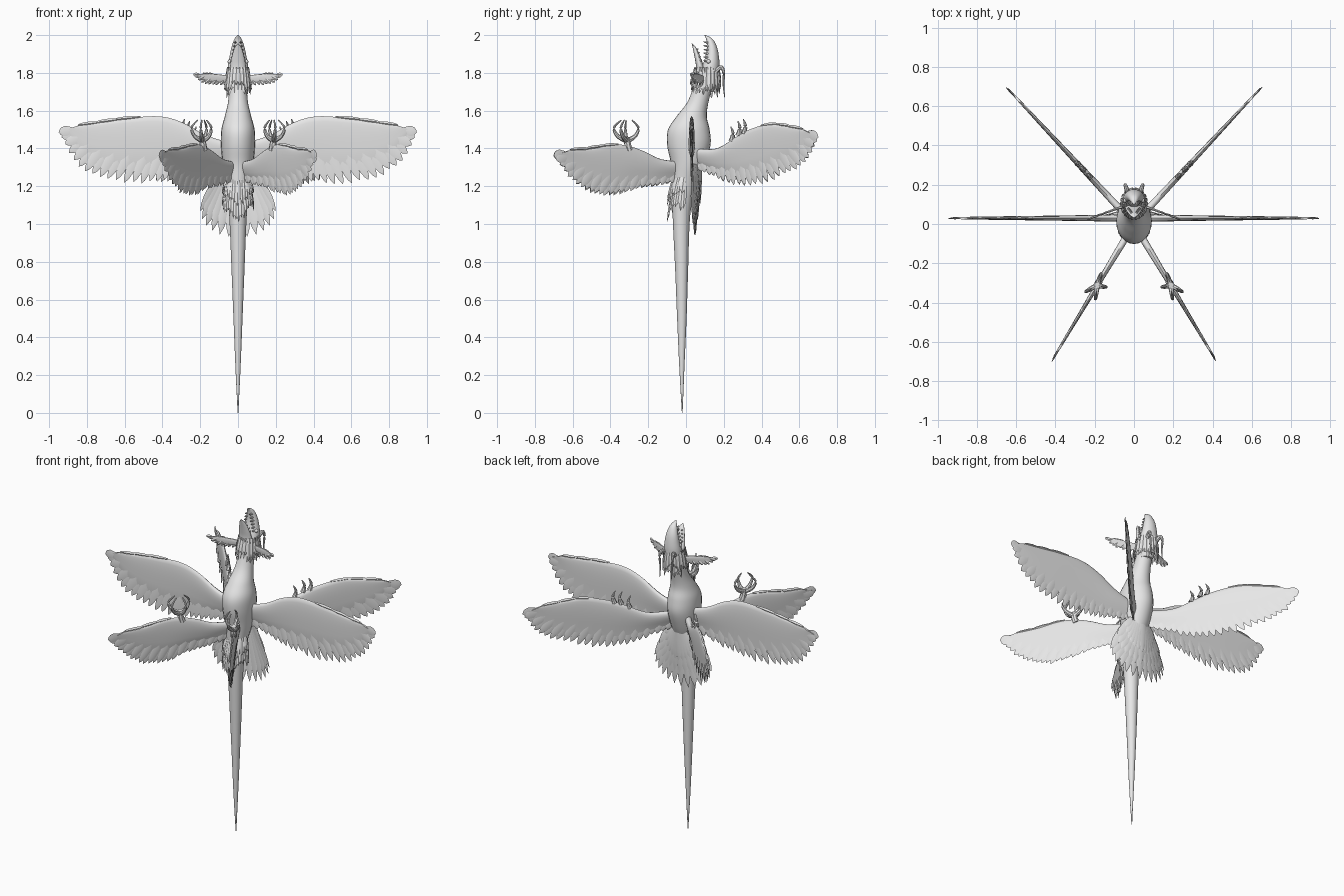
import bpy, bmesh, math, random
from mathutils import Vector

random.seed(4)
if "Cube" in bpy.data.objects:
    bpy.data.objects.remove(bpy.data.objects["Cube"])

grey = bpy.data.materials.new("pale_grey")
grey.use_nodes = True
grey.diffuse_color = (0.8, 0.8, 0.8, 1)
grey.node_tree.nodes["Principled BSDF"].inputs["Base Color"].default_value = (0.8, 0.8, 0.8, 1)


def finish(name, bm, angle=40):
    bmesh.ops.recalc_face_normals(bm, faces=bm.faces[:])
    mesh = bpy.data.meshes.new(name)
    bm.to_mesh(mesh)
    bm.free()
    mesh.materials.append(grey)
    ob = bpy.data.objects.new(name, mesh)
    bpy.context.collection.objects.link(ob)
    bpy.ops.object.select_all(action="DESELECT")
    bpy.context.view_layer.objects.active = ob
    ob.select_set(True)
    bpy.ops.object.shade_smooth_by_angle(angle=math.radians(angle))
    return ob


def sample(pts, t):
    """Smooth curve through the points, t from 0 to 1."""
    f = min(max(t, 0), 1) * (len(pts) - 1)
    i = min(int(f), len(pts) - 2)
    f -= i
    p = [Vector(pts[min(max(k, 0), len(pts) - 1)]) for k in range(i - 1, i + 3)]
    return 0.5 * (2 * p[1] + (p[2] - p[0]) * f + (2 * p[0] - 5 * p[1] + 4 * p[2] - p[3]) * f * f
                  + (3 * p[1] - p[0] - 3 * p[2] + p[3]) * f ** 3)


def skin(bm, rings):
    """Bridge closed rings of points and cap both ends."""
    rows = [[bm.verts.new(p) for p in r] for r in rings]
    n = len(rows[0])
    for a, b in zip(rows, rows[1:]):
        for k in range(n):
            bm.faces.new((a[k], a[(k + 1) % n], b[(k + 1) % n], b[k]))
    bm.faces.new(rows[0])
    bm.faces.new(rows[-1])


def upright(name, stations, steps=40, sides=24):
    """Loft of level ellipses: z, y centre, x radius, y radius."""
    bm, rings = bmesh.new(), []
    for i in range(steps + 1):
        z, yc, rx, ry = sample(stations, i / steps)
        rings.append([(rx * math.cos(a), yc + ry * math.sin(a), z)
                      for a in (math.tau * k / sides for k in range(sides))])
    skin(bm, rings)
    return finish(name, bm)


def tube(bm, pts, r0, r1, steps=10, sides=8):
    rings = []
    for i in range(steps + 1):
        t = i / steps
        d = sample(pts, t + 0.02) - sample(pts, t - 0.02)
        q = d.to_track_quat("Z", "Y")
        r = r0 + (r1 - r0) * t
        rings.append([sample(pts, t) + q @ Vector((r * math.cos(a), r * math.sin(a), 0))
                      for a in (math.tau * k / sides for k in range(sides))])
    skin(bm, rings)


def feather(bm, a, b, normal, width, thick=0.004):
    """Flat pointed blade from a to b."""
    a, b, n = Vector(a), Vector(b), Vector(normal).normalized()
    side = (b - a).cross(n).normalized() * width
    rings = []
    for t, w in ((0, 0.5), (0.45, 1), (0.75, 0.85), (0.9, 0.5), (1, 0.03)):
        c = a.lerp(b, t)
        rings.append([c + side * w, c + n * thick * w, c - side * w, c - n * thick * w])
    skin(bm, rings)


def wing(name, sx, angle, y0, lead, trail, count, thick, width, reach=0.74):
    """Thick-edged wing panel with a row of feathers along its rear edge."""
    ca, sa = math.cos(math.radians(angle)), math.sin(math.radians(angle))
    normal = Vector((-sa * sx, ca, 0))

    def place(p, off=0.0):
        return Vector((sx * p[0] * ca, y0 + p[0] * sa, p[1])) + normal * off

    bm, rings, cols, rows = bmesh.new(), [], 32, 9
    for i in range(cols + 1):
        s = i / cols
        top, low = sample(lead, s), sample(trail, s)
        ring = []
        for j in list(range(rows + 1)) + [-k for k in range(rows - 1, 0, -1)]:
            c = (abs(j) / rows) ** 1.5
            h = thick * (1 - 0.75 * s) * 2 * math.sqrt(c) * (1 - c) ** 1.3 + 0.002 * (j != 0)
            ring.append(place(top.lerp(low, c * reach), h if j > 0 else -h))
        rings.append(ring)
    skin(bm, rings)
    for i in range(count):
        s = 0.02 + 0.98 * i / (count - 1)
        top, tip = sample(lead, s), sample(trail, s)
        base = sample(lead, s - 0.03).lerp(sample(trail, s - 0.03), 0.4)
        tip = top.lerp(tip, 1 - 0.05 * random.random())
        off = 0.002 if i % 2 else -0.002
        feather(bm, place(base, off), place(tip, off), normal, width * (0.8 + 0.35 * s))
    # overlapping slips on the outer front edge
    for s in (0.6, 0.72, 0.84):
        a, b = sample(lead, s), sample(lead, s + 0.16)
        feather(bm, place(a), place(b + Vector((0, 0.004))), normal, width * 0.45, thick * 0.3)
    finish(name, bm)
    return place


# Body with long tapering tail
upright("body_and_tail", [
    (0, -.02, .002, .002), (.25, -.022, .014, .014), (.5, -.022, .024, .025),
    (.75, -.023, .034, .034), (1, -.025, .044, .044), (1.12, -.02, .052, .053),
    (1.22, -.008, .062, .068), (1.32, .01, .08, .09), (1.42, .015, .09, .115),
    (1.5, .015, .088, .11), (1.57, .03, .07, .08), (1.65, .065, .052, .055),
    (1.76, .1, .045, .05)], 64)

# Head with open hooked beak
upright("head_and_upper_beak", [
    (1.7, .1, .04, .045), (1.77, .115, .055, .055), (1.83, .13, .054, .047),
    (1.88, .138, .046, .037), (1.93, .138, .036, .028), (1.97, .128, .023, .02),
    (1.99, .114, .012, .012), (2, .1, .002, .003)])
upright("lower_beak", [
    (1.77, .085, .045, .035), (1.83, .075, .042, .022), (1.88, .062, .034, .016),
    (1.93, .046, .02, .01), (1.955, .032, .002, .002)], 20)

# Teeth, eyes and rear horns
bm = bmesh.new()
for sx in (1, -1):
    for k in range(6):
        z, x = 1.86 + k * 0.02, sx * (0.034 - k * 0.004)
        tube(bm, [(x, .122, z), (x, .1, z + .003), (x, .092, z + .007)], .008, .001, 4, 6)
    for k in range(4):
        z, x = 1.86 + k * 0.02, sx * (0.028 - k * 0.005)
        tube(bm, [(x, .066 - k * .006, z), (x, .08 - k * .006, z + .006),
                  (x, .085 - k * .006, z + .01)], .007, .001, 4, 6)
finish("teeth", bm)
for label, sx in (("left", 1), ("right", -1)):
    bm = bmesh.new()
    bmesh.ops.create_uvsphere(bm, u_segments=12, v_segments=8, radius=0.011)
    bmesh.ops.translate(bm, verts=bm.verts[:], vec=(sx * .044, .12, 1.86))
    finish(label + "_eye", bm)
    bm = bmesh.new()
    tube(bm, [(sx * .03, .15, 1.8), (sx * .04, .185, 1.83), (sx * .045, .2, 1.8),
              (sx * .042, .198, 1.74), (sx * .04, .205, 1.67)], .014, .002, 14)
    finish(label + "_head_plume", bm)

# Ragged feather collar on the neck
bm = bmesh.new()
for row, top, bottom, r in ((0, 1.83, 1.70, .056), (1, 1.8, 1.67, .05)):
    for k in range(22):
        a = math.tau * (k + row / 2) / 22
        d = Vector((math.cos(a), math.sin(a) * 1.15, 0))
        drop = bottom + random.uniform(-.01, .045)
        feather(bm, Vector((0, .11, top)) + d * r, Vector((0, .103, drop)) + d * (r + .016),
                d, .012, .005)
finish("neck_feathers", bm)

# Skirt of narrow feathers round the hips
bm = bmesh.new()
for row, top, bottom in ((0, 1.25, 1.08), (1, 1.22, 1.0)):
    for k in range(19):
        a = math.pi + math.pi * (k + row / 2) / 18.5
        d = Vector((math.cos(a), math.sin(a), 0))
        drop = bottom + .07 * abs(math.cos(a)) + random.uniform(0, .04)
        feather(bm, Vector((0, -.005, top)) + d * .064, Vector((0, -.015, drop)) + d * .085,
                d, .013, .005)
finish("hip_feathers", bm)

# Broad fan behind the hips
bm = bmesh.new()
for row, scale, lift in ((0, 1, 0), (1, .8, .09), (2, .55, .17)):
    for k in range(13):
        f = (k - 6) / 6
        x = .2 * scale * math.sin(f * 1.5)
        tip = (x, .05 + .012 * row - .02 * abs(f), .93 + lift + .14 * f * f)
        feather(bm, (x * .22, .07 + .006 * row - .02 * abs(f), 1.34), tip,
                (f * .5, 1, 0), .03 * (.7 + .3 * scale), .006)
finish("tail_fan", bm)

# Three pairs of wings: angle, y offset, front edge, rear edge
wings = {
    "side": (0, .03,
             [(.04, 1.43), (.17, 1.47), (.3, 1.54), (.42, 1.57), (.58, 1.56), (.72, 1.54), (.85, 1.52)],
             [(.05, 1.3), (.18, 1.27), (.33, 1.23), (.5, 1.21), (.7, 1.23), (.86, 1.32), (.95, 1.485)]),
    "back": (47, 0,
             [(.05, 1.4), (.22, 1.4), (.36, 1.46), (.46, 1.5), (.6, 1.53), (.72, 1.52), (.85, 1.5)],
             [(.08, 1.29), (.2, 1.25), (.36, 1.2), (.54, 1.21), (.73, 1.26), (.88, 1.34), (.96, 1.46)]),
    "front": (-59, 0,
              [(.05, 1.33), (.16, 1.345), (.26, 1.385), (.36, 1.415), (.46, 1.42), (.58, 1.4), (.72, 1.39)],
              [(.06, 1.22), (.18, 1.2), (.32, 1.18), (.47, 1.145), (.6, 1.165), (.72, 1.24), (.82, 1.36)]),
}
for label, sx in (("left", 1), ("right", -1)):
    for kind, (angle, y0, lead, trail) in wings.items():
        place = wing(f"{label}_{kind}_wing", sx, angle, y0, lead, trail, 27, .024, .024)
        if kind == "front":
            # grasping hand on the front edge
            bm = bmesh.new()
            tube(bm, [place((.35, 1.39)), place((.36, 1.42)), place((.365, 1.46))], .02, .017)
            for du, dn in ((-.055, .012), (.05, .03), (.055, -.025), (-.015, -.04)):
                tube(bm, [place((.365, 1.44)), place((.365 + du * .8, 1.465), dn * .8),
                          place((.365 + du * 1.15, 1.51), dn * 1.1),
                          place((.365 + du * .5, 1.55), dn * .5)], .015, .003, 12)
            finish(label + "_hand", bm)
        if kind == "back":
            # short thorns on the front edge
            bm = bmesh.new()
            for u, z in ((.33, 1.44), (.38, 1.47), (.42, 1.48)):
                tube(bm, [place((u, z)), place((u + .01, z + .04)), place((u - .005, z + .075))],
                     .016, .002)
            finish(label + "_wing_thorns", bm)

    # Small wing beside the head
    wing(label + "_ear_wing", sx, -20, .11,
         [(.04, 1.78), (.09, 1.79), (.15, 1.795), (.2, 1.795)],
         [(.06, 1.735), (.13, 1.735), (.2, 1.745), (.255, 1.79)], 11, .008, .009)
